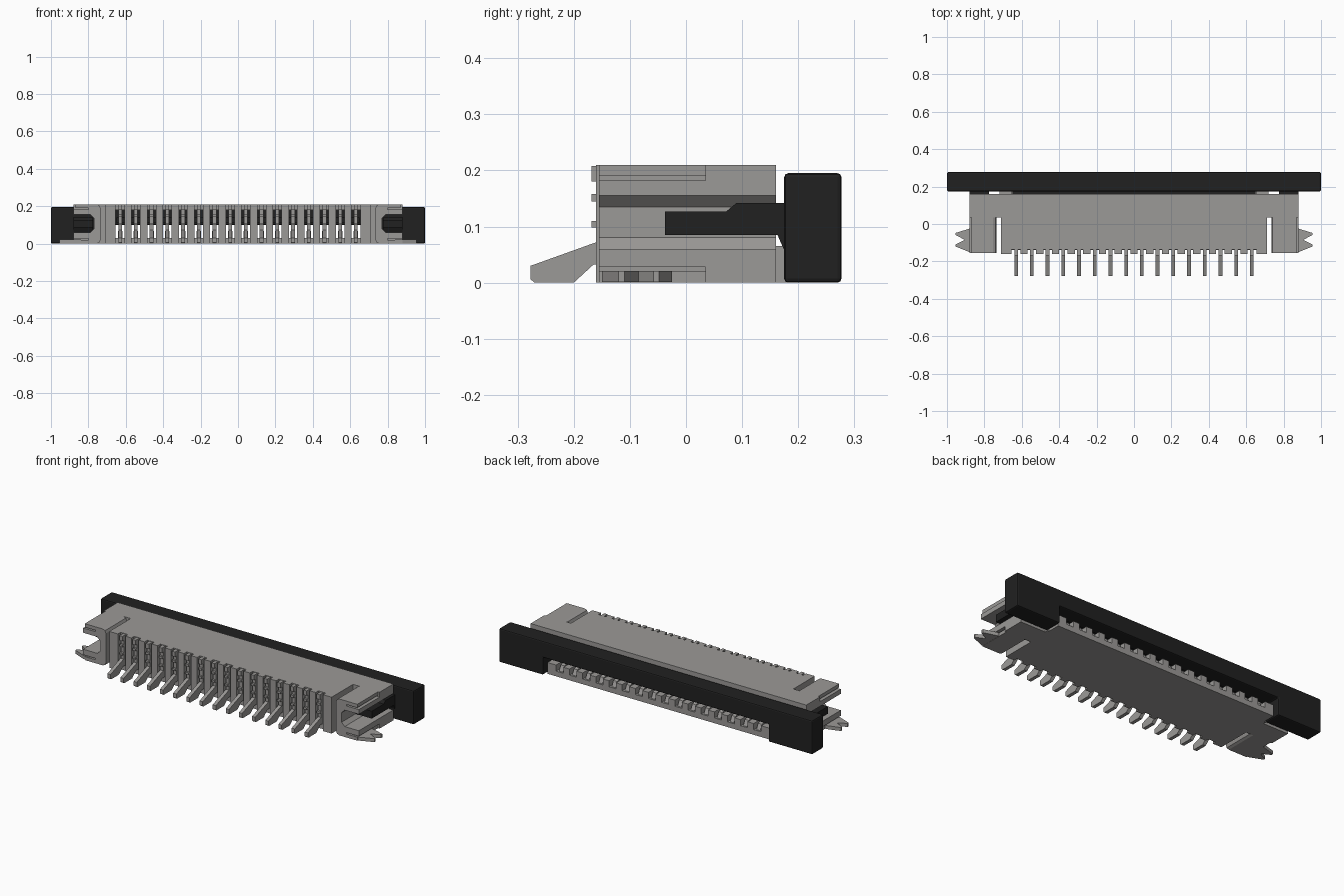
import bpy
import bmesh
from mathutils import Vector

if "Cube" in bpy.data.objects:
    bpy.data.objects.remove(bpy.data.objects["Cube"], do_unlink=True)


def material(name, color):
    m = bpy.data.materials.new(name)
    m.use_nodes = True
    m.diffuse_color = color
    m.node_tree.nodes["Principled BSDF"].inputs["Base Color"].default_value = color
    return m


GREY = material("warm grey", (0.33, 0.32, 0.31, 1))
BLACK = material("black plastic", (0.015, 0.015, 0.015, 1))


def place(axis, u, v, w):
    """Map profile coordinates (u, v) and depth w to a point."""
    return {"x": Vector((w, u, v)), "y": Vector((u, w, v)), "z": Vector((u, v, w))}[axis]


def prism(name, profile, axis, spans, mat, bevel=0):
    """Extrude one closed profile over each (start, end) span along an axis."""
    bm = bmesh.new()
    for start, end in spans:
        rings = [[bm.verts.new(place(axis, u, v, w)) for u, v in profile]
                 for w in (start, end)]
        bm.faces.new(rings[0])
        bm.faces.new(rings[1])
        n = len(profile)
        for i in range(n):
            j = (i + 1) % n
            bm.faces.new((rings[0][i], rings[0][j], rings[1][j], rings[1][i]))
    bmesh.ops.recalc_face_normals(bm, faces=bm.faces)
    mesh = bpy.data.meshes.new(name)
    bm.to_mesh(mesh)
    bm.free()
    obj = bpy.data.objects.new(name, mesh)
    bpy.context.collection.objects.link(obj)
    mesh.materials.append(mat)
    if bevel:
        mod = obj.modifiers.new("soft edges", "BEVEL")
        mod.width = bevel
        mod.segments = 2
    return obj


def rect(u0, u1, v0, v1):
    return [(u0, v0), (u1, v0), (u1, v1), (u0, v1)]


def around(centres, width):
    return [(c - width / 2, c + width / 2) for c in centres]


PITCH, COUNT = 0.084, 16
pins = [(i - (COUNT - 1) / 2) * PITCH for i in range(COUNT)]
gaps = [p + PITCH / 2 for p in pins[:-1]]

# Central housing: roof, floor and the ribs that separate the contacts
prism("housing_roof", rect(-0.135, 0.16, 0.18, 0.21), "x", [(-0.71, 0.71)], GREY)
prism("housing_floor", rect(-0.14, 0.25, 0, 0.03), "x", [(-0.7, 0.7)], GREY)
rib = [(-0.16, 0), (-0.16, 0.21), (0.16, 0.21), (0.16, 0.15), (-0.06, 0.15),
       (-0.06, 0.065), (0.25, 0.065), (0.25, 0)]
prism("housing_ribs", rib, "x", around(gaps, 0.039), GREY)
prism("housing_end_ribs", rib, "x", [(-0.71, -0.655), (0.655, 0.71)], GREY)

# Contacts: angled solder leg, upright and two spring beams
leg = [(-0.27, 0), (-0.277, 0.006), (-0.277, 0.03), (-0.16, 0.072), (-0.12, 0.072),
       (-0.12, 0.032), (-0.165, 0.032), (-0.2, 0)]
prism("solder_legs", leg, "x", around(pins, 0.02), GREY)
prism("contact_uprights", rect(-0.155, -0.115, 0.032, 0.204), "x", around(pins, 0.02), GREY)
for label, low, high in (("top", 0.18, 0.208), ("middle", 0.145, 0.158), ("low", 0.098, 0.11)):
    prism(label + "_contact_hooks", rect(-0.168, -0.13, low, high), "x",
          around(pins, 0.02), GREY)
lower = [(-0.13, 0.03), (-0.13, 0.05), (0.1, 0.05), (0.17, 0.06), (0.2, 0.068),
         (0.225, 0.06), (0.24, 0.03)]
prism("lower_contact_beams", lower, "x", around(pins, 0.024), GREY)
prism("upper_contact_beams", rect(-0.13, 0.1, 0.145, 0.182), "x", around(pins, 0.02), GREY)

# Sliding lock bar with a raised middle and an inserted tongue
bar = [(-1, 0), (-1, 0.195), (1, 0.195), (1, 0), (0.72, 0), (0.72, 0.1),
       (-0.72, 0.1), (-0.72, 0)]
prism("lock_bar", bar, "y", [(0.175, 0.277)], BLACK, bevel=0.007)
prism("lock_tongue", rect(0, 0.18, 0.11, 0.138), "x", [(-0.65, 0.65)], BLACK)

# Side channels, metal tabs and lock arms, one set per end
cavity = [(0.88, 0.06), (0.79, 0.06), (0.77, 0.08), (0.77, 0.135), (0.79, 0.155), (0.88, 0.155)]
upper_lip = [(0.88, 0.182), (0.8, 0.182), (0.8, 0.19), (0.87, 0.19), (0.87, 0.21)]
back_wall = [(0.755, 0.21), (0.741, 0.204), (0.735, 0.19), (0.735, 0.02),
             (0.741, 0.006), (0.755, 0)]
lower_lip = [(x, 0.21 - z) for x, z in reversed(upper_lip)]
channel = cavity + upper_lip + back_wall + lower_lip
block = cavity + [(0.88, 0.21), (0.7, 0.21), (0.7, 0), (0.88, 0)]
spikes = [(0.84, -0.025), (0.88, -0.025), (0.955, -0.048), (0.955, -0.058), (0.905, -0.085),
          (0.955, -0.11), (0.955, -0.12), (0.88, -0.15), (0.84, -0.15)]
arm = [(-0.037, 0.085), (-0.037, 0.127), (0.072, 0.127), (0.09, 0.142), (0.18, 0.142),
       (0.18, 0.06), (0.174, 0.06), (0.163, 0.085)]

for side, s in (("left", 1), ("right", -1)):
    def flip(points):
        return [(s * x, v) for x, v in points]

    prism(side + "_channel_front", flip(channel), "y", [(-0.155, 0.04)], GREY)
    prism(side + "_channel_back", flip(block), "y", [(0.035, 0.16)], GREY)
    prism(side + "_channel_foot", flip(rect(0.7, 0.72, 0, 0.065)), "y", [(0.15, 0.178)], GREY)
    prism(side + "_solder_tab", flip(spikes), "z", [(0.001, 0.021)], GREY)
    prism(side + "_lock_arm", arm, "x", [(s * 0.775, s * 0.88)], BLACK)
